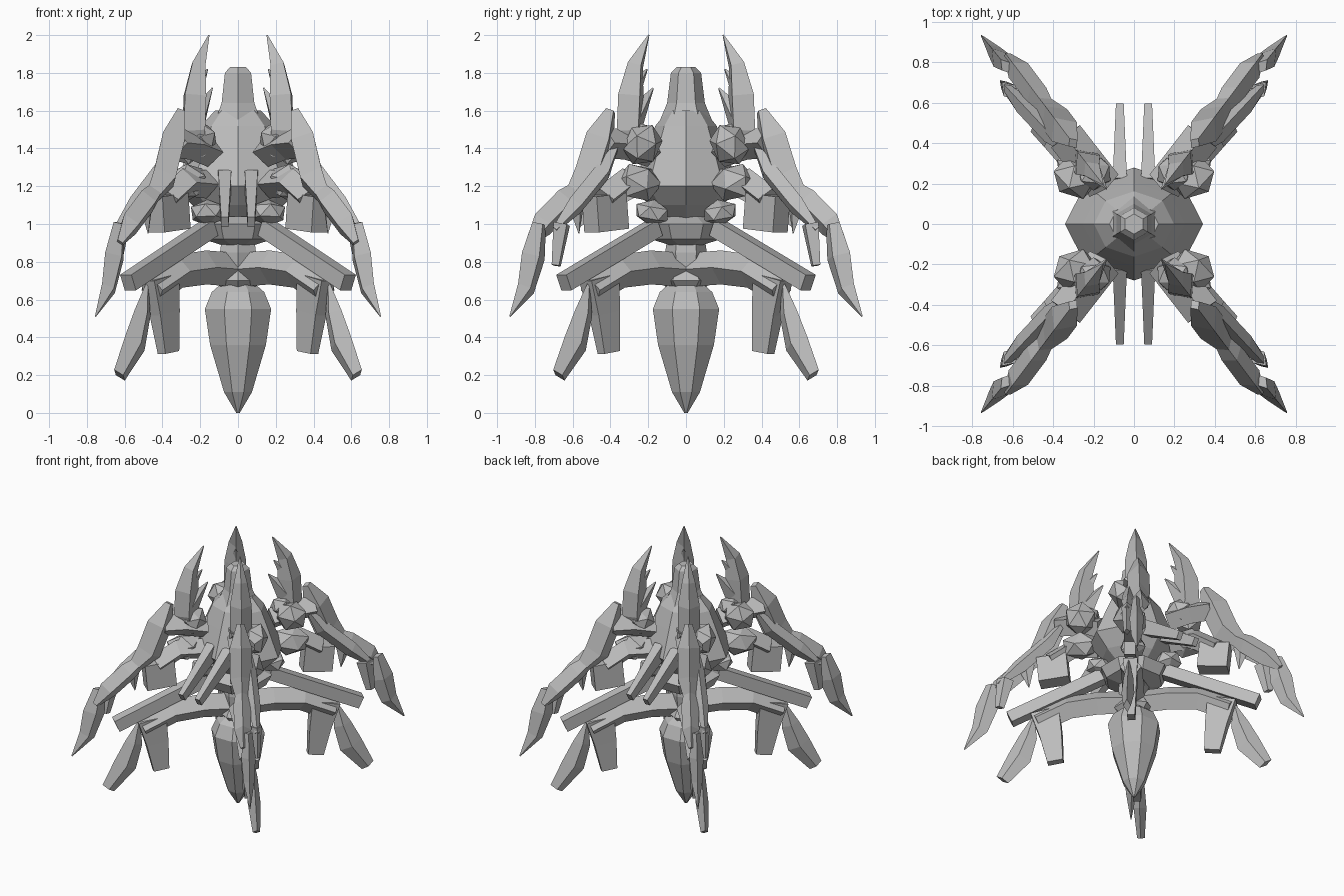
import bpy
import bmesh
from math import sin, cos, pi, radians
from mathutils import Vector, Matrix

default = bpy.data.objects.get("Cube")
if default:
    bpy.data.objects.remove(default, do_unlink=True)

stone = bpy.data.materials.new("grey_stone")
stone.use_nodes = True
stone.diffuse_color = (0.5, 0.5, 0.5, 1)
shader = next(n for n in stone.node_tree.nodes if n.type == "BSDF_PRINCIPLED")
shader.inputs["Base Color"].default_value = stone.diffuse_color


def finish(name, bm, mirrored):
    """Turn a bmesh into a flat-shaded object, optionally repeated in all quadrants."""
    bmesh.ops.recalc_face_normals(bm, faces=bm.faces)
    mesh = bpy.data.meshes.new(name)
    bm.to_mesh(mesh)
    bm.free()
    mesh.materials.append(stone)
    obj = bpy.data.objects.new(name, mesh)
    bpy.context.collection.objects.link(obj)
    if mirrored:
        mirror = obj.modifiers.new("four_quadrants", "MIRROR")
        mirror.use_axis = (True, True, False)
        mirror.use_mirror_merge = False


def skin(name, rings, mirrored):
    """Join successive rings of points into a capped solid."""
    bm = bmesh.new()
    loops = [[bm.verts.new(point) for point in ring] for ring in rings]
    for lower, upper in zip(loops, loops[1:]):
        for i in range(len(lower)):
            bm.faces.new((lower[i - 1], lower[i], upper[i], upper[i - 1]))
    bm.faces.new(loops[0])
    bm.faces.new(loops[-1])
    finish(name, bm, mirrored)


def turned(name, profile, sides=8, squash=(1, 1), twist=0.5):
    """Faceted column part from a profile of (height, radius)."""
    angles = [2 * pi * (i + twist) / sides for i in range(sides)]
    rings = [[Vector((radius * squash[0] * cos(a), radius * squash[1] * sin(a), height))
              for a in angles] for height, radius in profile]
    skin(name, rings, mirrored=False)


# How the thickness of a limb varies from its root to its end
def bar(t):
    return 1


def stub(t):
    return 1 - t * 0.45


def spike(t):
    return 1 - t * 0.95


def leaf(t):
    return sin(pi * (0.1 + 0.8 * t))


def tusk(t):
    return max(sin(pi * (0.2 + 0.8 * t)), 0.05)


def fin(t):
    return tusk(1 - t)


DIAMOND = [(-1, 0), (0, -1), (1, 0), (0, 1)]
BOX = [(-1, -1), (1, -1), (1, 1), (-1, 1)]


def limb(name, azimuth, path, depth, width, taper=bar, section=DIAMOND, side=0):
    """Limb along a path of (reach, height) in an upright plane at the azimuth."""
    outward = Vector((cos(radians(azimuth)), sin(radians(azimuth)), 0))
    across = Vector((-outward.y, outward.x, 0))
    centres = [outward * reach + across * side + Vector((0, 0, height))
               for reach, height in path]
    last = len(centres) - 1
    rings = []
    for i, centre in enumerate(centres):
        along = centres[min(i + 1, last)] - centres[max(i - 1, 0)]
        normal = along.cross(across).normalized()
        size = taper(i / last) / 2
        rings.append([centre + normal * u * depth * size + across * v * width * size
                      for u, v in section])
    skin(name, rings, mirrored=True)


def boulder(name, centre, size, turn):
    """Rough faceted joint."""
    bm = bmesh.new()
    bmesh.ops.create_icosphere(bm, subdivisions=1, radius=1)
    bm.transform(Matrix.Translation(centre) @ Matrix.Rotation(radians(turn), 4, "Z")
                 @ Matrix.Rotation(radians(turn), 4, "X") @ Matrix.Diagonal((*size, 1)))
    finish(name, bm, mirrored=True)


# Central column: hanging abdomen, waist, dish, torso and tower
turned("abdomen", [(0, 0.01), (0.11, 0.08), (0.36, 0.16), (0.55, 0.19),
                   (0.64, 0.15), (0.68, 0.1)])
turned("waist", [(0.66, 0.1), (0.7, 0.14), (0.76, 0.1), (0.85, 0.11), (0.92, 0.1)], sides=6)
turned("dish", [(0.89, 0.1), (0.92, 0.2), (1, 0.24), (1.04, 0.15)])
turned("torso", [(1, 0.1), (1.1, 0.22), (1.2, 0.31), (1.4, 0.23), (1.52, 0.18), (1.6, 0.11)],
       squash=(1.1, 0.9), twist=0)
turned("tower", [(1.52, 0.15), (1.64, 0.1), (1.8, 0.08), (1.83, 0.05)], sides=6)

# Rough joints around the torso
boulder("shoulder_joint", (0.29, 0.23, 1.42), (0.12, 0.1, 0.12), turn=30)
boulder("inner_shoulder_joint", (0.2, 0.26, 1.46), (0.1, 0.08, 0.1), turn=50)
boulder("hip_joint", (0.27, 0.25, 1.22), (0.14, 0.11, 0.1), turn=45)
boulder("lower_joint", (0.16, 0.18, 1.06), (0.1, 0.1, 0.07), turn=10)

# Upright horns with two inward barbs each
limb("horn", 52, [(0.34, 1.36), (0.38, 1.5), (0.37, 1.68), (0.34, 1.84), (0.25, 2)],
     depth=0.18, width=0.16, taper=tusk)
limb("horn_upper_barb", 52, [(0.37, 1.7), (0.26, 1.82)],
     depth=0.14, width=0.08, taper=spike)
limb("horn_lower_barb", 52, [(0.38, 1.52), (0.22, 1.72)],
     depth=0.18, width=0.12, taper=spike)

# Long outer arms: root, shoulder plate, forearm and hanging blade
limb("arm_root", 52, [(0.24, 1.38), (0.4, 1.42), (0.55, 1.43)], depth=0.16, width=0.18)
limb("arm_upper", 53, [(0.5, 1.6), (0.57, 1.45), (0.65, 1.25), (0.8, 1.1)],
     depth=0.21, width=0.17, taper=leaf)
limb("arm_forearm", 53, [(0.62, 1.25), (0.8, 1.12), (0.95, 1), (1.04, 0.9)],
     depth=0.16, width=0.13, taper=leaf)
limb("arm_blade", 51, [(1, 1), (1.04, 0.83), (1.09, 0.66), (1.2, 0.51)],
     depth=0.16, width=0.1, taper=tusk)

# Inner spur running along each arm, with its hook and barb
limb("arm_spur", 47, [(0.5, 1.42), (0.6, 1.28), (0.8, 1.1), (0.95, 0.97)],
     depth=0.12, width=0.1, taper=leaf)
limb("arm_hook", 47, [(0.9, 1), (0.94, 0.78)], depth=0.12, width=0.08, taper=stub)
limb("elbow_barb", 50, [(0.76, 1.12), (0.74, 0.95)], depth=0.12, width=0.08, taper=spike)

# Pods hung below the upper joints
limb("pod_bracket", 49, [(0.25, 1.21), (0.43, 1.22), (0.58, 1.13)], depth=0.15, width=0.17)
limb("pod", 49, [(0.46, 1.07), (0.67, 1.05)], depth=0.19, width=0.12, section=BOX)

# Sloping beams, and paired prongs on the front and back
limb("beam", 48, [(0.22, 0.98), (0.87, 0.69)], depth=0.09, width=0.08, section=BOX)
limb("prong", 90, [(0.2, 1.24), (0.58, 1.01)], depth=0.11, width=0.07, taper=stub,
     section=BOX, side=-0.07)

# Lower legs: thigh, shin and outer blade
limb("thigh", 48, [(0.06, 0.76), (0.25, 0.77), (0.46, 0.75), (0.68, 0.65)],
     depth=0.18, width=0.15)
limb("shin", 48, [(0.62, 0.72), (0.58, 0.53), (0.55, 0.32)], depth=0.2, width=0.1,
     taper=stub, section=BOX)
limb("leg_blade", 47, [(0.7, 0.7), (0.74, 0.53), (0.8, 0.37), (0.92, 0.2)],
     depth=0.17, width=0.09, taper=fin)
